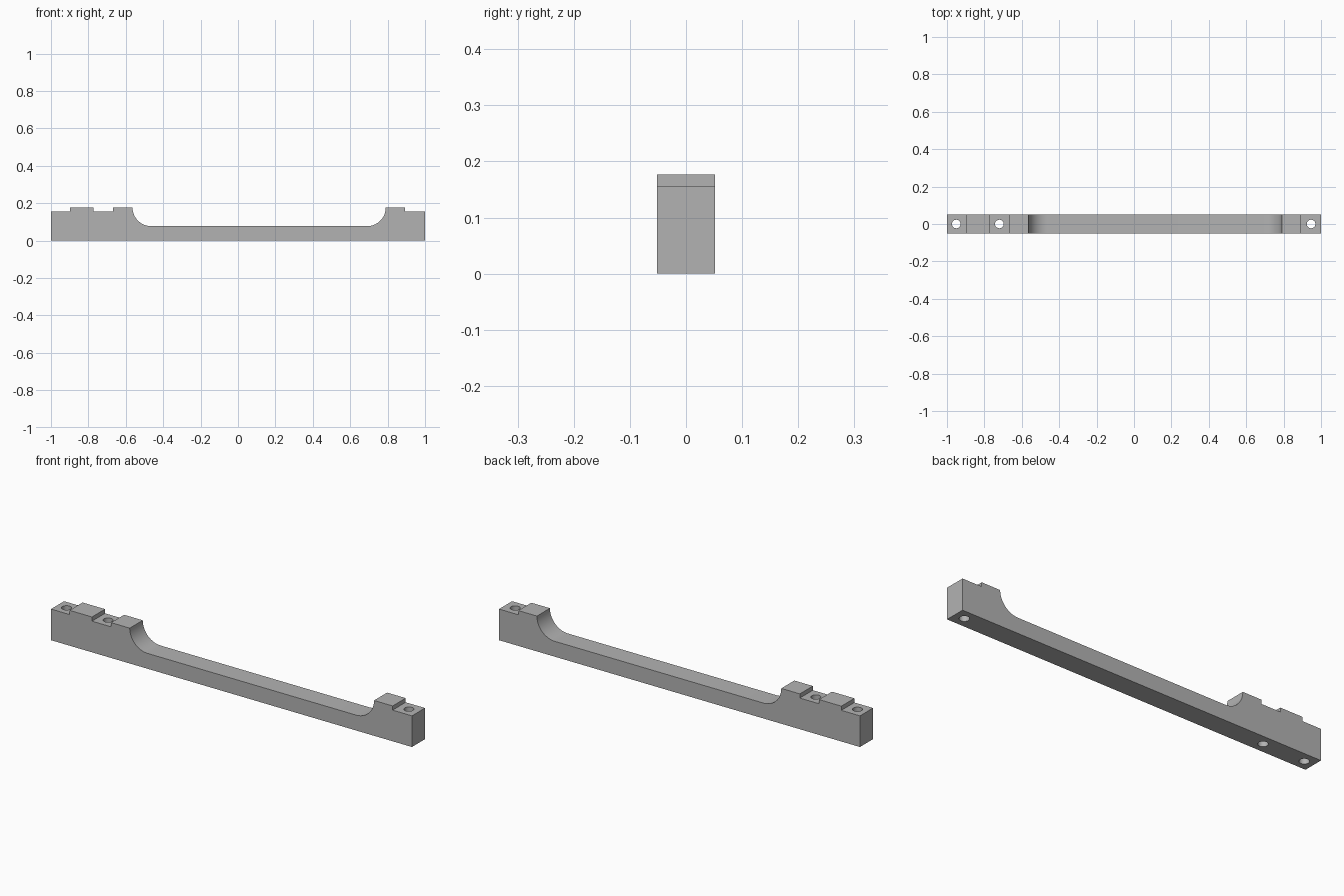
import bpy, bmesh
from math import sin, cos, pi

cube = bpy.data.objects.get("Cube")
if cube:
    bpy.data.objects.remove(cube, do_unlink=True)

HALF_W, TOP, STEP, BEAM = 0.0515, 0.177, 0.156, 0.077
R = TOP - BEAM
HOLE_R = 0.023

grey = bpy.data.materials.new("plain grey")
grey.use_nodes = True
colour = (0.45, 0.45, 0.45, 1)
grey.diffuse_color = colour
grey.node_tree.nodes["Principled BSDF"].inputs["Base Color"].default_value = colour


def new_object(name, bm):
    bmesh.ops.recalc_face_normals(bm, faces=bm.faces)
    mesh = bpy.data.meshes.new(name)
    bm.to_mesh(mesh)
    bm.free()
    mesh.materials.append(grey)
    obj = bpy.data.objects.new(name, mesh)
    bpy.context.collection.objects.link(obj)
    return obj


def fillet(cx, start, end, n=24):
    """Quarter arc between a raised pad and the thin beam."""
    return [(cx + R * cos(start + (end - start) * i / n),
             TOP + R * sin(start + (end - start) * i / n)) for i in range(n + 1)]


# Side outline: stepped pads at both ends, thin beam between
outline = [(-1, 0), (-1, STEP), (-0.897, STEP), (-0.897, TOP), (-0.773, TOP),
           (-0.773, STEP), (-0.667, STEP), (-0.667, TOP)]
outline += fillet(-0.564 + R, pi, 1.5 * pi)
outline += fillet(0.79 - R, 1.5 * pi, 2 * pi)
outline += [(0.893, TOP), (0.893, STEP), (1, STEP), (1, 0)]

bm = bmesh.new()
face = bm.faces.new([bm.verts.new((x, -HALF_W, z)) for x, z in outline])
ext = bmesh.ops.extrude_face_region(bm, geom=[face])
moved = [v for v in ext["geom"] if isinstance(v, bmesh.types.BMVert)]
bmesh.ops.translate(bm, verts=moved, vec=(0, 2 * HALF_W, 0))
bar = new_object("mounting_bar", bm)

# Vertical screw holes through the lowered pads
bm = bmesh.new()
for x in (-0.95, -0.72, 0.947):
    made = bmesh.ops.create_cone(bm, cap_ends=True, segments=32, radius1=HOLE_R,
                                 radius2=HOLE_R, depth=0.4)
    bmesh.ops.translate(bm, verts=made["verts"], vec=(x, 0, 0.1))
cutter = new_object("hole_cutter", bm)

mod = bar.modifiers.new("screw holes", "BOOLEAN")
mod.operation = "DIFFERENCE"
mod.solver = "EXACT"
mod.object = cutter

# Bake the holes, then drop the helper
bpy.ops.object.select_all(action="DESELECT")
bar.select_set(True)
bpy.context.view_layer.objects.active = bar
bpy.ops.object.modifier_apply(modifier=mod.name)
bpy.data.objects.remove(cutter, do_unlink=True)
bpy.ops.object.shade_smooth_by_angle(angle=pi / 6)
